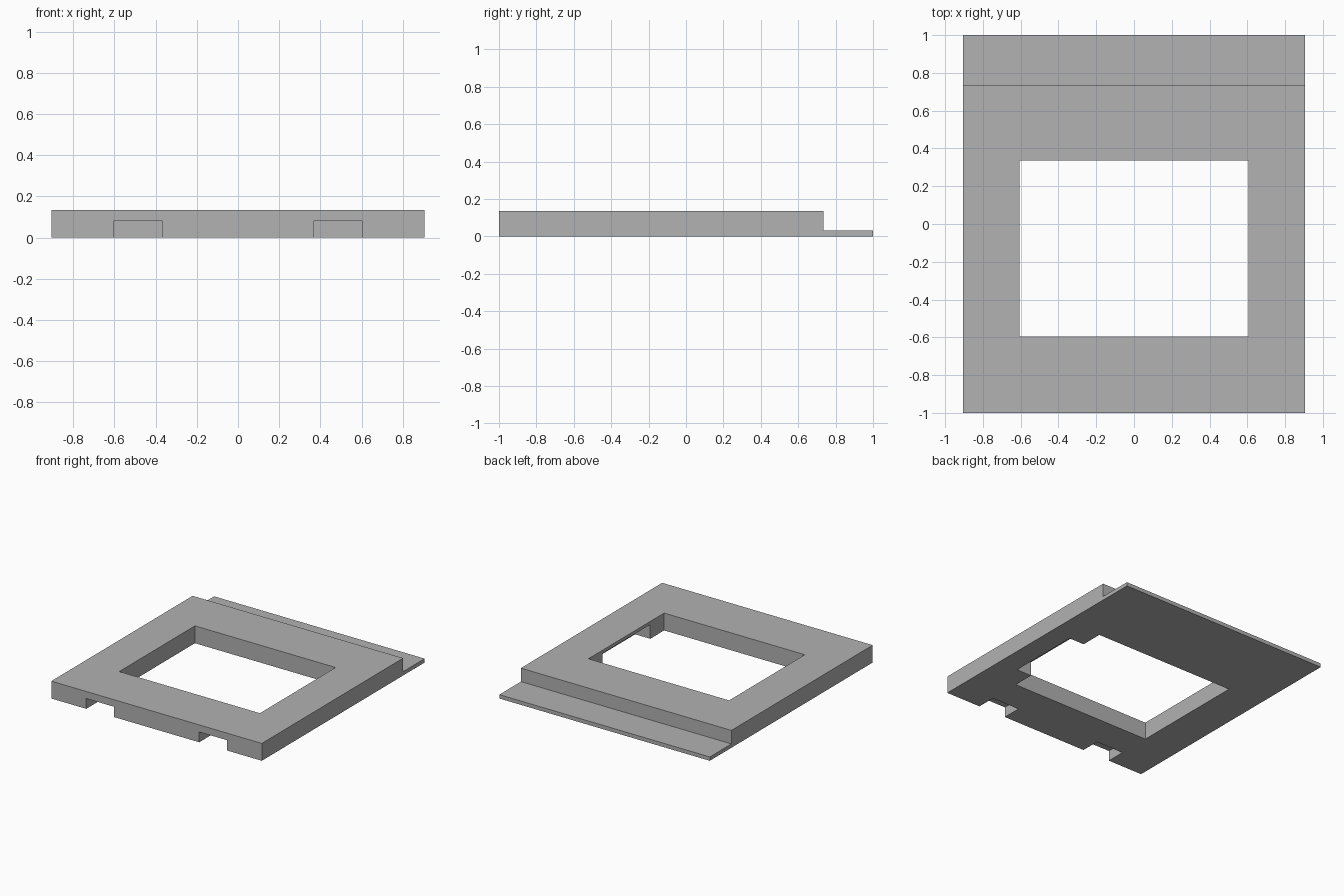
import bpy
import bmesh

cube = bpy.data.objects.get("Cube")
if cube:
    bpy.data.objects.remove(cube, do_unlink=True)

HALF_W = 0.905
WIN_X = 0.605

grey = bpy.data.materials.new("plain_grey")
grey.use_nodes = True
colour = (0.445, 0.445, 0.445, 1)
grey.diffuse_color = colour
grey.node_tree.nodes["Principled BSDF"].inputs["Base Color"].default_value = colour


def add_object(name, bm):
    bmesh.ops.recalc_face_normals(bm, faces=bm.faces)
    mesh = bpy.data.meshes.new(name)
    bm.to_mesh(mesh)
    bm.free()
    mesh.materials.append(grey)
    obj = bpy.data.objects.new(name, mesh)
    bpy.context.collection.objects.link(obj)
    return obj


def extrude_x(name, profile, x0, x1):
    """Extrude a (y, z) outline from x0 to x1."""
    bm = bmesh.new()
    face = bm.faces.new([bm.verts.new((x0, y, z)) for y, z in profile])
    new = bmesh.ops.extrude_face_region(bm, geom=[face])["geom"]
    verts = [v for v in new if isinstance(v, bmesh.types.BMVert)]
    bmesh.ops.translate(bm, verts=verts, vec=(x1 - x0, 0, 0))
    return add_object(name, bm)


def cut(target, name, x, y, z):
    """Subtract the box spanning the given x, y and z ranges."""
    outline = [(y[0], z[0]), (y[1], z[0]), (y[1], z[1]), (y[0], z[1])]
    cutter = extrude_x(name, outline, *x)
    cutter.hide_render = True
    mod = target.modifiers.new(name, "BOOLEAN")
    mod.operation = "DIFFERENCE"
    mod.solver = "EXACT"
    mod.object = cutter
    bpy.context.view_layer.objects.active = target
    bpy.ops.object.modifier_apply(modifier=name)
    bpy.data.objects.remove(cutter, do_unlink=True)


# Slab with a thin ledge along the back
profile = [(-1, 0), (1, 0), (1, 0.03), (0.735, 0.03), (0.735, 0.135), (-1, 0.135)]
frame = extrude_x("frame_plate", profile, -HALF_W, HALF_W)

# Rectangular window through the slab
cut(frame, "window_cutter", (-WIN_X, WIN_X), (-0.595, 0.335), (-0.1, 0.3))

# Recess under the left side of the window
cut(frame, "side_recess_cutter", (WIN_X - 0.1, 0.735), (-0.425, 0.16), (-0.1, 0.11))

# Pair of notches under the front edge
for side, label in ((-1, "right"), (1, "left")):
    span = sorted((side * 0.367, side * WIN_X))
    cut(frame, label + "_notch_cutter", span, (-1.1, -0.85), (-0.1, 0.08))
